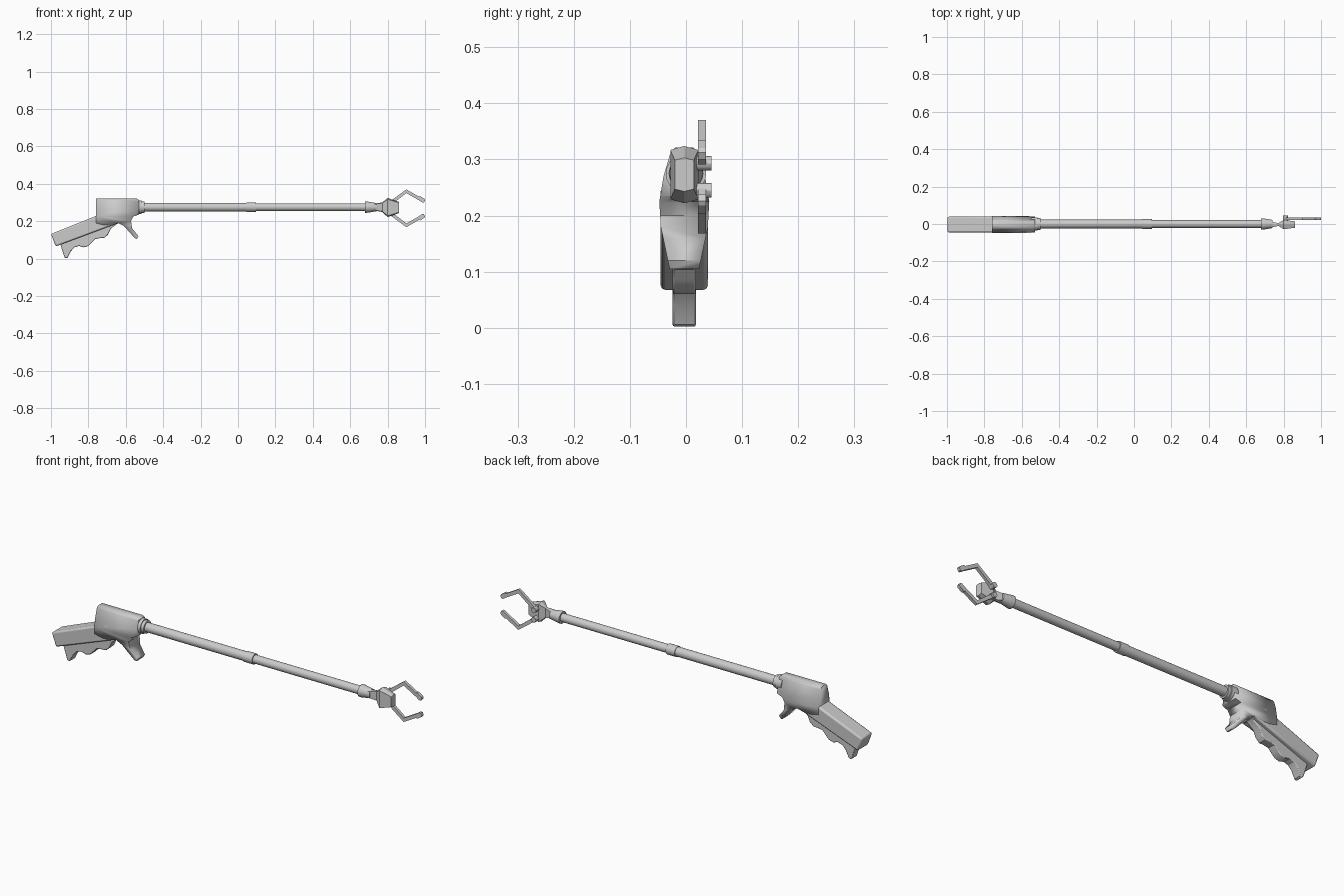
import bpy, bmesh, math
from mathutils import Matrix

if "Cube" in bpy.data.objects:
    bpy.data.objects.remove(bpy.data.objects["Cube"])

YC = -0.003   # centre plane of the handle
ZP = 0.275    # pole axis height
ZM = 0.269    # mirror height of the claw


def finish(bm, name, smooth=30, bevel=0):
    bmesh.ops.recalc_face_normals(bm, faces=bm.faces[:])
    me = bpy.data.meshes.new(name)
    bm.to_mesh(me)
    bm.free()
    ob = bpy.data.objects.new(name, me)
    bpy.context.collection.objects.link(ob)
    if bevel:
        m = ob.modifiers.new("bevel", 'BEVEL')
        m.width = bevel
        m.segments = 2
        m.limit_method = 'ANGLE'
        m.angle_limit = math.radians(40)
    bpy.ops.object.select_all(action='DESELECT')
    ob.select_set(True)
    bpy.context.view_layer.objects.active = ob
    bpy.ops.object.shade_smooth_by_angle(angle=math.radians(smooth))
    return ob


def loft(rings, name, **kw):
    """Skin a list of equally sized point rings and cap both ends."""
    bm = bmesh.new()
    vs = [[bm.verts.new(p) for p in r] for r in rings]
    n = len(rings[0])
    for a, b in zip(vs, vs[1:]):
        for i in range(n):
            j = (i + 1) % n
            bm.faces.new((a[i], a[j], b[j], b[i]))
    bm.faces.new(vs[0])
    bm.faces.new(vs[-1][::-1])
    return finish(bm, name, **kw)


def side_prism(pts, y0, y1, name, **kw):
    return loft([[(x, y, z) for x, z in pts] for y in (y0, y1)], name, **kw)


def turned(profile, name, n=20, z=ZP):
    """Round part along x from (x, radius) pairs."""
    ang = [2 * math.pi * i / n for i in range(n)]
    return loft([[(x, r * math.cos(a), z + r * math.sin(a)) for a in ang]
                 for x, r in profile], name)


# housing with fixed trigger: side outline trimmed by a tapered cross-section
body = side_prism([(-.76, .321), (-.54, .321), (-.53, .312), (-.53, .235), (-.56, .225),
                   (-.572, .20), (-.565, .16), (-.532, .12), (-.54, .105), (-.55, .107),
                   (-.575, .135), (-.61, .175), (-.64, .19), (-.70, .175), (-.76, .19)],
                  -.1, .1, "housing")
half = [(.016, .322), (.026, .308), (.037, .27), (.0445, .225), (.042, .18), (.026, .104)]
sect = [(YC + w, z) for w, z in half] + [(YC - w, z) for w, z in reversed(half)]
cut = loft([[(x, y, z) for y, z in sect] for x in (-1, -.4)], "housing_section")
cut.hide_render = True
mod = body.modifiers.new("trim", 'BOOLEAN')
mod.operation = 'INTERSECT'
mod.object = cut
bpy.context.view_layer.objects.active = body
bpy.ops.object.modifier_apply(modifier="trim")
bpy.data.objects.remove(cut)

# slanted handle and finger grip
side_prism([(-1, .132), (-.76, .228), (-.70, .252), (-.64, .24), (-.64, .19), (-.975, .065)],
           YC - .042, YC + .042, "handle", bevel=.008)
side_prism([(-.95, .09), (-.948, .07), (-.928, .008), (-.92, .001), (-.91, .006), (-.893, .04),
            (-.875, .06), (-.85, .068), (-.825, .06), (-.80, .067), (-.782, .085), (-.765, .104),
            (-.74, .109), (-.715, .11), (-.695, .128), (-.68, .16), (-.64, .19), (-.66, .2)],
           YC - .021, YC + .021, "finger_grip", bevel=.004)

# collar and telescoping pole
turned([(-.55, .036), (-.515, .036), (-.515, .031), (-.50, .031)], "collar")
turned([(-.52, .023), (.06, .023)], "rear_pole")
turned([(.045, .026), (.095, .026)], "pole_ring")
turned([(.05, .0205), (.70, .0205)], "front_pole")
turned([(.68, .03), (.69, .03), (.74, .022)], "end_cone")

# faceted wrist block: (x, half width, half height)
rings = []
for x, w, h, zc in [(.73, .017, .018, ZP), (.772, .007, .026, ZP), (.80, .025, .051, .273),
                    (.86, .017, .030, .273)]:
    rings.append([(x, YC + a * w, zc + b * h) for a, b in
                  [(0, 1), (1, .86), (1, -.86), (0, -1), (-1, -.86), (-1, .86)]])
loft(rings, "wrist_block", smooth=10)

# claw arms with thick tips, mirrored about the claw centre
arm = [(.80, .296), (.812, .282), (.90, .350), (.967, .312), (.985, .300), (.994, .300),
       (1.0, .312), (.996, .320), (.974, .334), (.968, .331), (.90, .370)]
for s, label in ((1, "upper"), (-1, "lower")):
    side_prism([(x, ZM + s * (z - ZM)) for x, z in arm], .021, .036, label + "_claw", smooth=10)
    bm = bmesh.new()
    bmesh.ops.create_cone(bm, cap_ends=True, segments=12, radius1=.013, radius2=.013, depth=.035,
                          matrix=Matrix.Translation((.81, .028, ZM + s * .024))
                          @ Matrix.Rotation(math.pi / 2, 4, 'X'))
    finish(bm, label + "_pivot")
